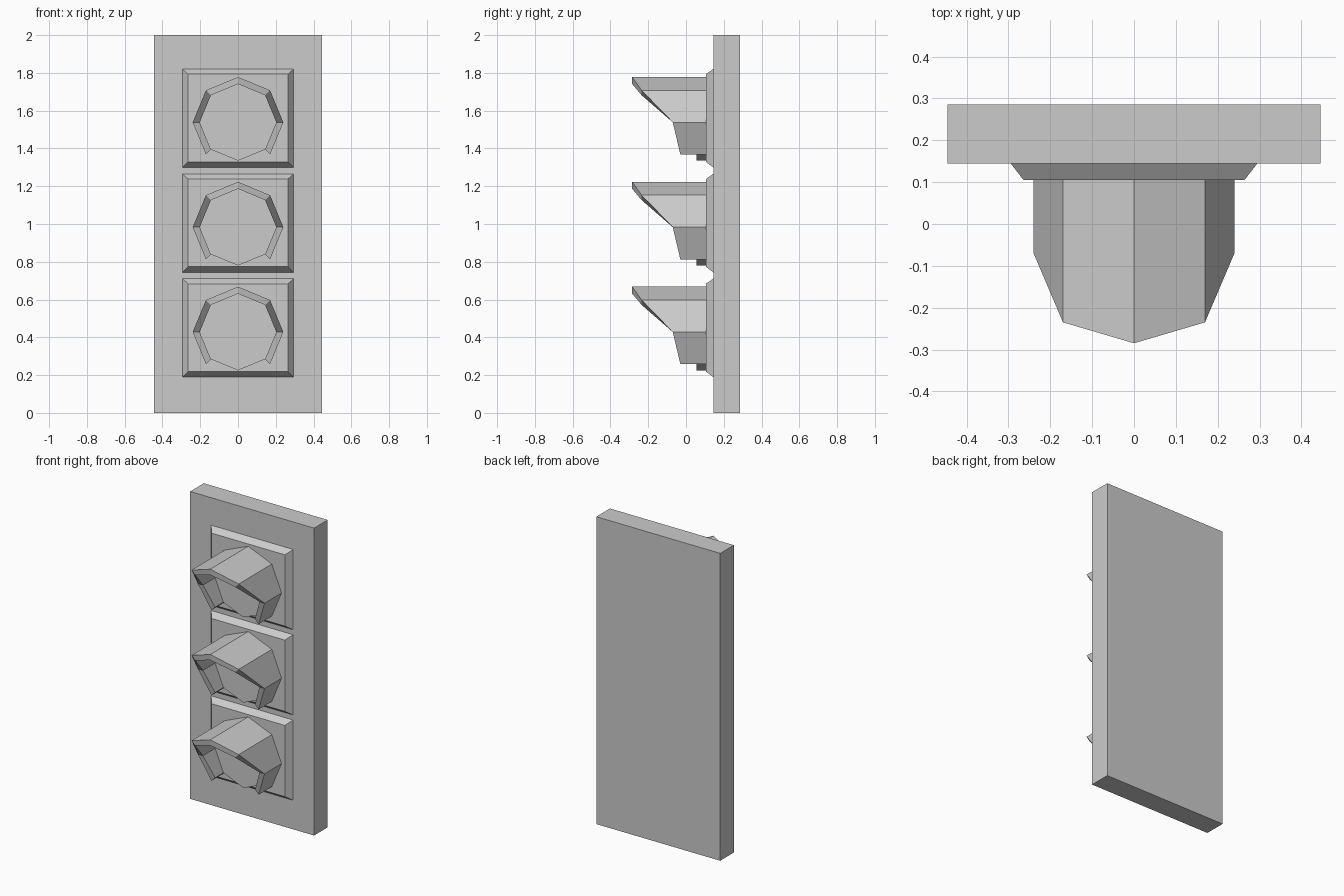
import bpy, bmesh, math

if "Cube" in bpy.data.objects:
    bpy.data.objects.remove(bpy.data.objects["Cube"])

def make(name, verts, faces):
    bm = bmesh.new()
    vs = [bm.verts.new(v) for v in verts]
    for f in faces:
        bm.faces.new([vs[i] for i in f])
    bmesh.ops.recalc_face_normals(bm, faces=bm.faces[:])
    me = bpy.data.meshes.new(name)
    bm.to_mesh(me)
    bm.free()
    ob = bpy.data.objects.new(name, me)
    bpy.context.collection.objects.link(ob)
    return ob

def loft(name, rings):
    """Closed solid through rings of equal length."""
    n = len(rings[0])
    verts = [v for r in rings for v in r]
    faces = [(k*n + i, k*n + (i+1) % n, (k+1)*n + (i+1) % n, (k+1)*n + i)
             for k in range(len(rings) - 1) for i in range(n)]
    faces += [tuple(range(n)), tuple(range(len(verts) - n, len(verts)))]
    return make(name, verts, faces)

def rect(hx, z0, z1, y):
    return [(-hx, y, z0), (hx, y, z0), (hx, y, z1), (-hx, y, z1)]

def polar(r, a, y, cz):
    return (r * math.sin(a), y, cz + r * math.cos(a))

WALL, FACE, BACK = 0.145, 0.105, 0.285
R_OUT, R_IN = 0.24, 0.203
# front edge depth of the visor by octagon corner, lower left round to lower right
LIP = [-0.03, -0.07, -0.235, -0.285, -0.235, -0.07, -0.03]

# backing board
loft("back_board", [rect(0.446, 0, 2, WALL), rect(0.446, 0, 2, BACK)])

for i, label in enumerate(("lower", "middle", "upper")):
    cz = 0.428 + 0.555 * i
    # bevelled square mount
    loft(label + "_mount", [rect(0.264, cz - 0.209, cz + 0.255, FACE),
                            rect(0.295, cz - 0.239, cz + 0.283, WALL)])
    # octagonal lens
    loft(label + "_lens", [[polar(R_IN, k * math.pi / 4, y, cz) for k in range(8)]
                           for y in (0.055, FACE)])
    # hood open at the bottom, one cross-section per octagon corner
    loft(label + "_hood", [[polar(R_OUT, a, y, cz), polar(R_IN, a, y, cz),
                            polar(R_IN, a, FACE, cz), polar(R_OUT, a, FACE, cz)]
                           for a, y in ((math.pi / 4 * (k - 3), y) for k, y in enumerate(LIP))])
